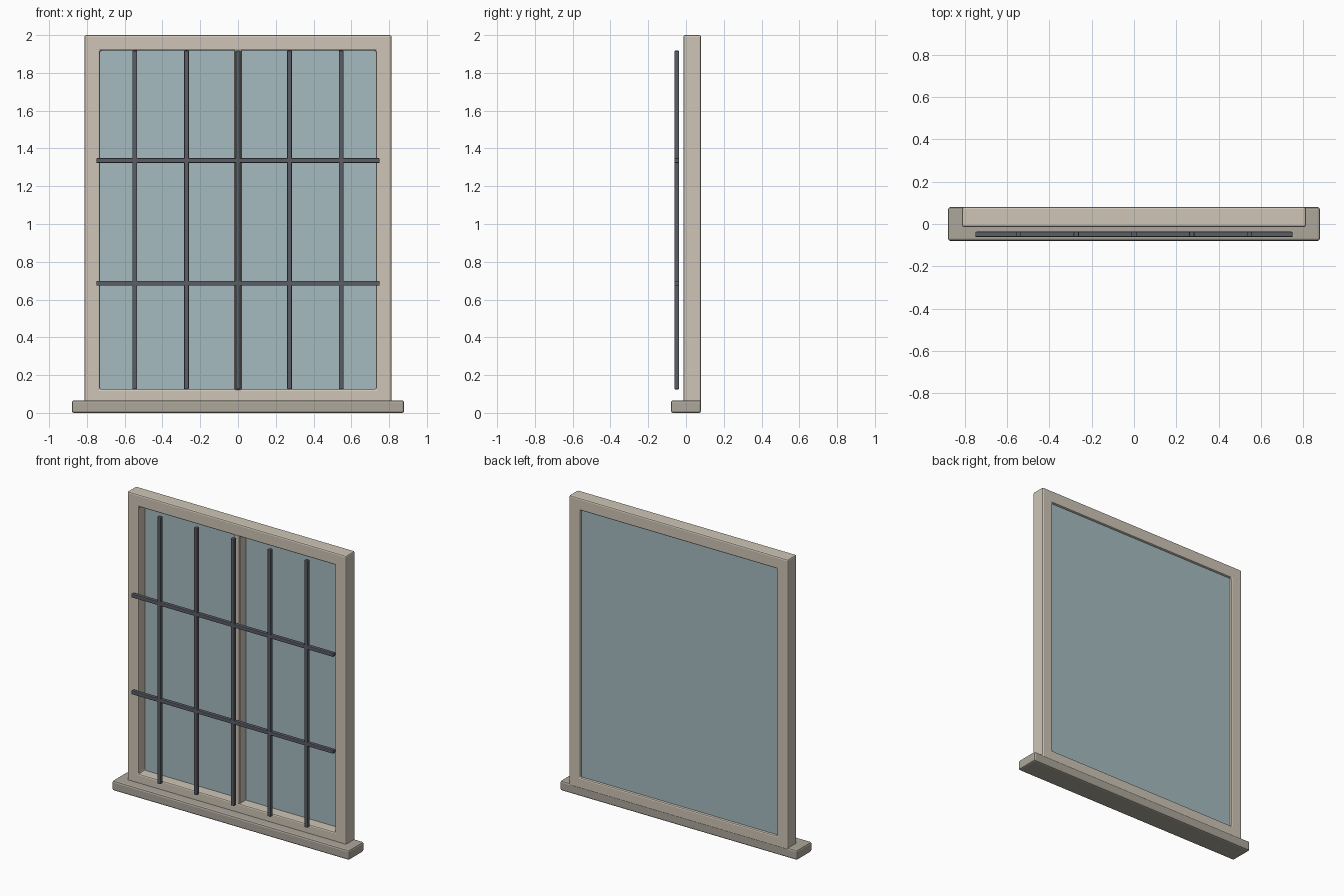
import bpy, bmesh

if "Cube" in bpy.data.objects:
    bpy.data.objects.remove(bpy.data.objects["Cube"])


def material(name, rgb):
    m = bpy.data.materials.new(name)
    m.diffuse_color = (*rgb, 1)
    m.use_nodes = True
    m.node_tree.nodes["Principled BSDF"].inputs["Base Color"].default_value = m.diffuse_color
    return m


FRAME = material("painted_frame", (0.62, 0.56, 0.47))
SILL = material("sill_stone", (0.42, 0.39, 0.33))
GLASS = material("glass", (0.38, 0.50, 0.53))
IRON = material("iron", (0.10, 0.11, 0.13))


def finish(name, bm, mat, bevel, segments):
    bmesh.ops.recalc_face_normals(bm, faces=bm.faces)
    mesh = bpy.data.meshes.new(name)
    bm.to_mesh(mesh)
    bm.free()
    mesh.materials.append(mat)
    ob = bpy.data.objects.new(name, mesh)
    bpy.context.collection.objects.link(ob)
    if bevel:
        mod = ob.modifiers.new("bevel", 'BEVEL')
        mod.width, mod.segments = bevel, segments
    return ob


def box(name, x, y, z, mat, bevel=0, segments=2):
    """Box spanning the given (min, max) ranges."""
    bm = bmesh.new()
    bmesh.ops.create_cube(bm, size=1)
    for v in bm.verts:
        v.co = [r[0] + (c + 0.5) * (r[1] - r[0]) for c, r in zip(v.co, (x, y, z))]
    return finish(name, bm, mat, bevel, segments)


def ring(name, outer, inner, y, mat, bevel):
    """Rectangular frame; outer and inner are (half width, bottom, top)."""
    bm = bmesh.new()

    def loop(r, yy):
        w, b, t = r
        return [bm.verts.new(p) for p in ((-w, yy, b), (w, yy, b), (w, yy, t), (-w, yy, t))]

    loops = [loop(outer, y[0]), loop(outer, y[1]), loop(inner, y[1]), loop(inner, y[0])]
    for k in range(4):
        a, b = loops[k], loops[(k + 1) % 4]
        for i in range(4):
            j = (i + 1) % 4
            bm.faces.new((a[i], a[j], b[j], b[i]))
    return finish(name, bm, mat, bevel, 2)


# Sill and surrounding frame
box("sill", (-0.88, 0.88), (-0.08, 0.08), (0, 0.066), SILL, 0.011)
ring("window_frame", (0.813, 0.052, 2.0), (0.73, 0.125, 1.918), (-0.014, 0.08), FRAME, 0.009)

# Glass pane set near the back, with a central mullion in front of it
box("glass_pane", (-0.735, 0.735), (0.054, 0.064), (0.12, 1.923), GLASS)
box("centre_mullion", (-0.02, 0.02), (-0.012, 0.0635), (0.12, 1.923), FRAME, 0.003, 1)

# Security grille: five uprights and two cross bars
R = 0.0125
Y = (-0.0615, -0.0365)
for i in range(5):
    x = (i - 2) * 0.273
    box(f"upright_bar_{i + 1}", (x - R, x + R), Y, (0.125, 1.918), IRON, 0.004)
for i, z in enumerate((0.686, 1.336)):
    box(f"cross_bar_{i + 1}", (-0.75, 0.75), Y, (z - R, z + R), IRON, 0.004)
